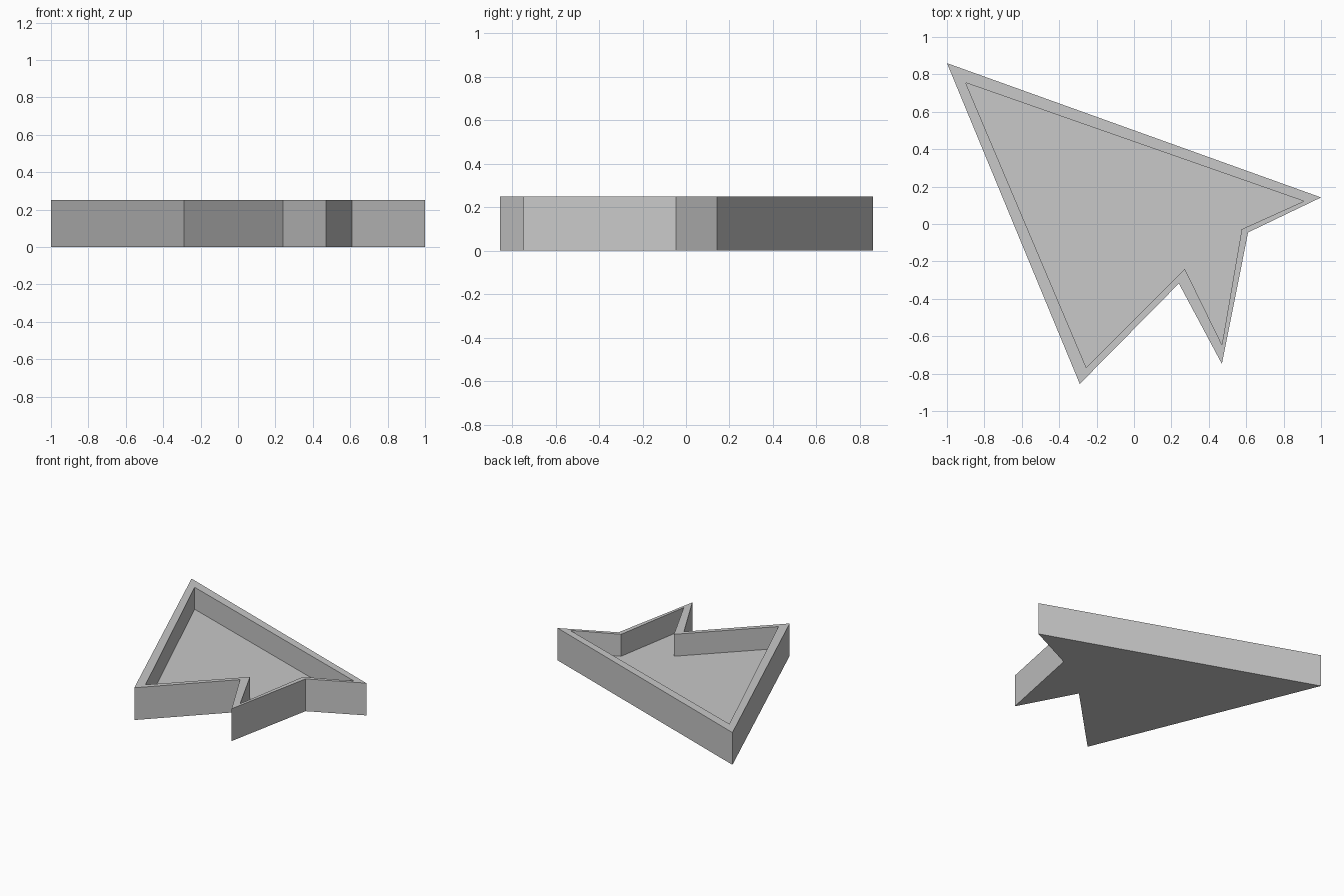
import bpy
import bmesh

cube = bpy.data.objects.get("Cube")
if cube:
    bpy.data.objects.remove(cube, do_unlink=True)

HEIGHT = 0.25
FLOOR = 0.08

# Matching corners of the outer outline and the inner rim edge
outer = [(-1, 0.86), (-0.29, -0.855), (0.24, -0.318),
         (0.47, -0.748), (0.61, -0.045), (1, 0.142)]
inner = [(-0.9, 0.755), (-0.255, -0.768), (0.272, -0.241),
         (0.47, -0.645), (0.576, -0.028), (0.908, 0.122)]

grey = bpy.data.materials.new("light grey")
grey.use_nodes = True
colour = (0.58, 0.58, 0.58, 1)
grey.diffuse_color = colour
grey.node_tree.nodes["Principled BSDF"].inputs["Base Color"].default_value = colour

bm = bmesh.new()


def ring(outline, z):
    return [bm.verts.new((x, y, z)) for x, y in outline]


def bridge(a, b):
    for i in range(len(a)):
        j = (i + 1) % len(a)
        bm.faces.new((a[i], a[j], b[j], b[i]))


# Outer wall, rim and inner wall, closed by the underside and recessed floor
rings = [ring(outer, 0), ring(outer, HEIGHT), ring(inner, HEIGHT), ring(inner, FLOOR)]
for lower, upper in zip(rings, rings[1:]):
    bridge(lower, upper)
bm.faces.new(rings[0][::-1])
bm.faces.new(rings[-1])
bmesh.ops.recalc_face_normals(bm, faces=bm.faces[:])

mesh = bpy.data.meshes.new("angular_tray")
bm.to_mesh(mesh)
bm.free()
mesh.materials.append(grey)
tray = bpy.data.objects.new("angular_tray", mesh)
bpy.context.collection.objects.link(tray)
